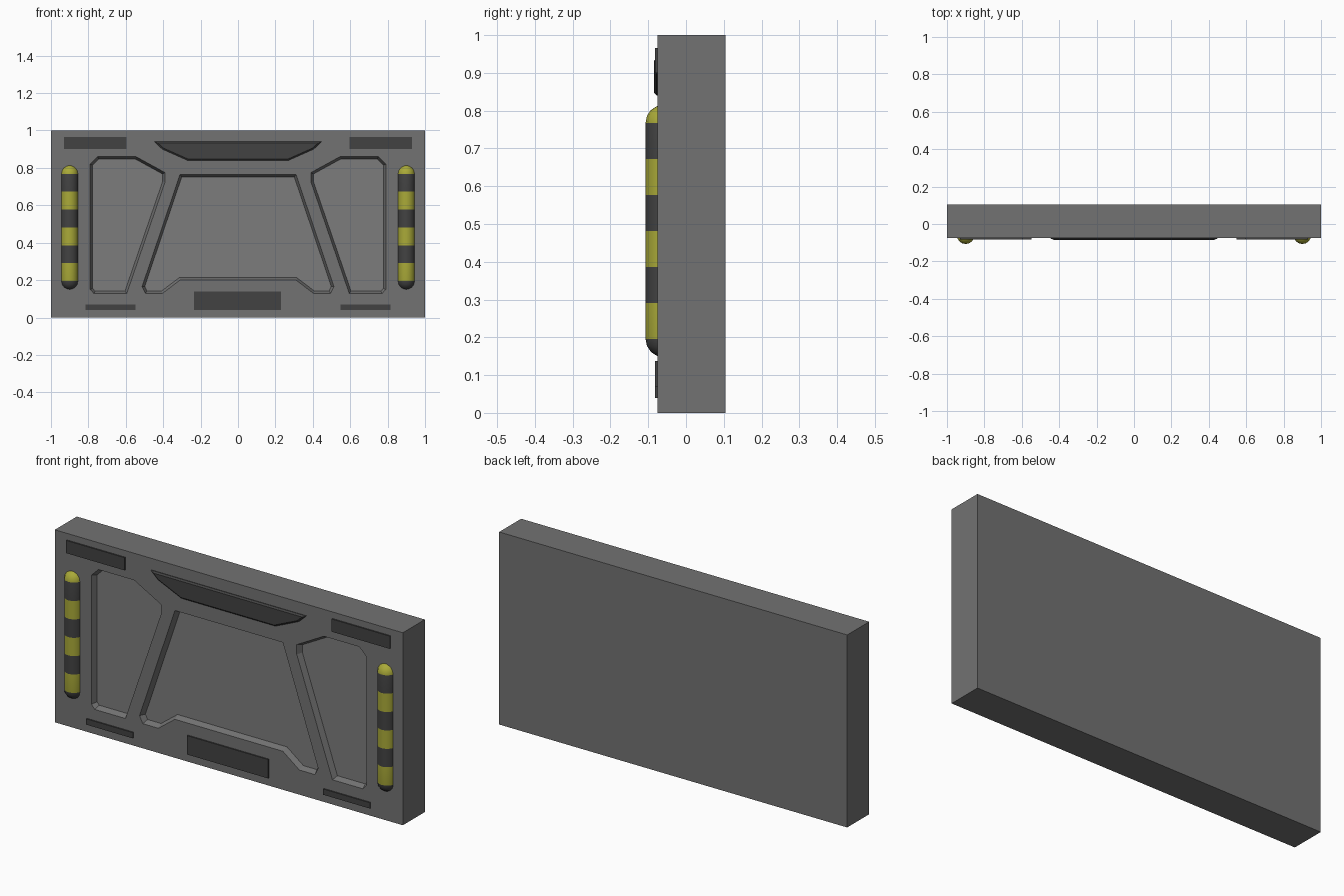
import bpy, bmesh, math
from mathutils import Vector

if "Cube" in bpy.data.objects:
    bpy.data.objects.remove(bpy.data.objects["Cube"])

FRONT, BACK, FLOOR = -0.075, 0.105, -0.047


def material(name, rgb):
    m = bpy.data.materials.new(name)
    m.diffuse_color = (*rgb, 1)
    m.use_nodes = True
    m.node_tree.nodes["Principled BSDF"].inputs["Base Color"].default_value = m.diffuse_color
    return m


GREY = material("grey", (0.17, 0.17, 0.17))
PANEL = material("panel_grey", (0.2, 0.2, 0.2))
DARK = material("dark_grey", (0.055, 0.055, 0.055))
YELLOW = material("yellow", (0.4, 0.4, 0.04))


def inset(pts, d):
    """Shrink a counter-clockwise outline by d with mitred corners."""
    out = []
    for i, p in enumerate(pts):
        p = Vector(p)
        a = (p - Vector(pts[i - 1])).normalized()
        b = (Vector(pts[(i + 1) % len(pts)]) - p).normalized()
        na, nb = Vector((-a.y, a.x)), Vector((-b.y, b.x))
        out.append(p + (na + nb) * d / (1 + na.dot(nb)))
    return out


def loft(name, layers, mat):
    """Closed solid through (outline, y) layers of equal point count."""
    bm = bmesh.new()
    rings = [[bm.verts.new((x, y, z)) for x, z in pts] for pts, y in layers]
    n = len(rings[0])
    for r, s in zip(rings, rings[1:]):
        for i in range(n):
            j = (i + 1) % n
            bm.faces.new((r[i], r[j], s[j], s[i]))
    bm.faces.new(rings[0])
    bm.faces.new(rings[-1])
    bmesh.ops.recalc_face_normals(bm, faces=bm.faces[:])
    return finish(name, bm, [mat])


def finish(name, bm, mats):
    me = bpy.data.meshes.new(name)
    bm.to_mesh(me)
    bm.free()
    for m in mats:
        me.materials.append(m)
    ob = bpy.data.objects.new(name, me)
    bpy.context.collection.objects.link(ob)
    return ob


def rect(x0, x1, z0, z1):
    return [(x0, z0), (x1, z0), (x1, z1), (x0, z1)]


def mirror(pts):
    return [(-x, z) for x, z in reversed(pts)]


# main slab
slab = loft("wall_slab", [(rect(-1, 1, 0, 1), FRONT), (rect(-1, 1, 0, 1), BACK)], GREY)

# recessed panels with sloping walls, cut from the slab
half = [(0.31, 0.2), (0.405, 0.128), (0.495, 0.128), (0.513, 0.165), (0.31, 0.765)]
centre = half + mirror(half)
side = [(0.595, 0.128), (0.77, 0.128), (0.79, 0.15), (0.79, 0.82),
        (0.75, 0.86), (0.545, 0.86), (0.39, 0.775), (0.39, 0.725)]
cutters = []
for outline in (centre, side, mirror(side)):
    cut = loft("recess_cutter", [(outline, FRONT - 0.05), (outline, FRONT),
                                 (inset(outline, 0.013), FLOOR)], GREY)
    cut.hide_render = True
    mod = slab.modifiers.new("recess", 'BOOLEAN')
    mod.operation, mod.solver, mod.object = 'DIFFERENCE', 'EXACT', cut
    cutters.append(cut)
bpy.context.view_layer.update()
cut_mesh = bpy.data.meshes.new_from_object(
    slab.evaluated_get(bpy.context.evaluated_depsgraph_get()))
slab.modifiers.clear()
slab.data = cut_mesh
for c in cutters:
    bpy.data.objects.remove(c)
cut_mesh.materials.clear()
cut_mesh.materials.append(GREY)
cut_mesh.materials.append(PANEL)
for f in cut_mesh.polygons:
    f.material_index = int(f.normal.y < -0.9 and f.center.y > FRONT + 0.01)

# raised top plate with chamfered edge
half = [(0.27, 0.84), (0.405, 0.9), (0.447, 0.94)]
top = half + mirror(half)
loft("top_plate", [(top, FRONT), (top, FRONT - 0.003), (inset(top, 0.008), FRONT - 0.01)], DARK)

# flat rectangular plates
plates = [("bottom_plate", rect(-0.235, 0.23, 0.04, 0.138))]
for name, r in (("upper_plate", rect(0.595, 0.93, 0.9, 0.966)),
                ("lower_plate", rect(0.547, 0.815, 0.04, 0.07))):
    plates += [(name + "_right", r), (name + "_left", mirror(r))]
for name, r in plates:
    loft(name, [(r, FRONT), (r, FRONT - 0.007)], DARK)


# striped warning bars: upright capsules half sunk into the slab
def striped_bar(name, x, sides=16, r=0.047, z0=0.195, z1=0.768):
    arc = [math.pi / 2 * i / 4 for i in range(4)]
    band = (z1 - z0) / 6
    prof = [(r * math.sin(a), z0 - r * math.cos(a)) for a in arc[1:]]
    prof += [(r, z0 + band * i) for i in range(7)]
    prof += [(r * math.sin(a), z1 + r * math.cos(a)) for a in reversed(arc[1:])]
    bm = bmesh.new()
    rings = [[bm.verts.new((x + q * math.cos(t), -0.06 + q * math.sin(t), z))
              for t in (2 * math.pi * i / sides for i in range(sides))] for q, z in prof]
    ends = [bm.verts.new((x, -0.06, z)) for z in (z0 - r, z1 + r)]
    for i in range(sides):
        j = (i + 1) % sides
        for a, b in zip(rings, rings[1:]):
            bm.faces.new((a[i], a[j], b[j], b[i]))
        bm.faces.new((ends[0], rings[0][j], rings[0][i]))
        bm.faces.new((ends[1], rings[-1][i], rings[-1][j]))
    for f in bm.faces:
        k = math.floor((f.calc_center_median().z - z0) / band)
        f.material_index = 1 - k % 2 if 0 <= k < 6 else int(k >= 6)
        f.smooth = True
    return finish(name, bm, [DARK, YELLOW])


striped_bar("warning_bar_right", 0.9)
striped_bar("warning_bar_left", -0.9)
